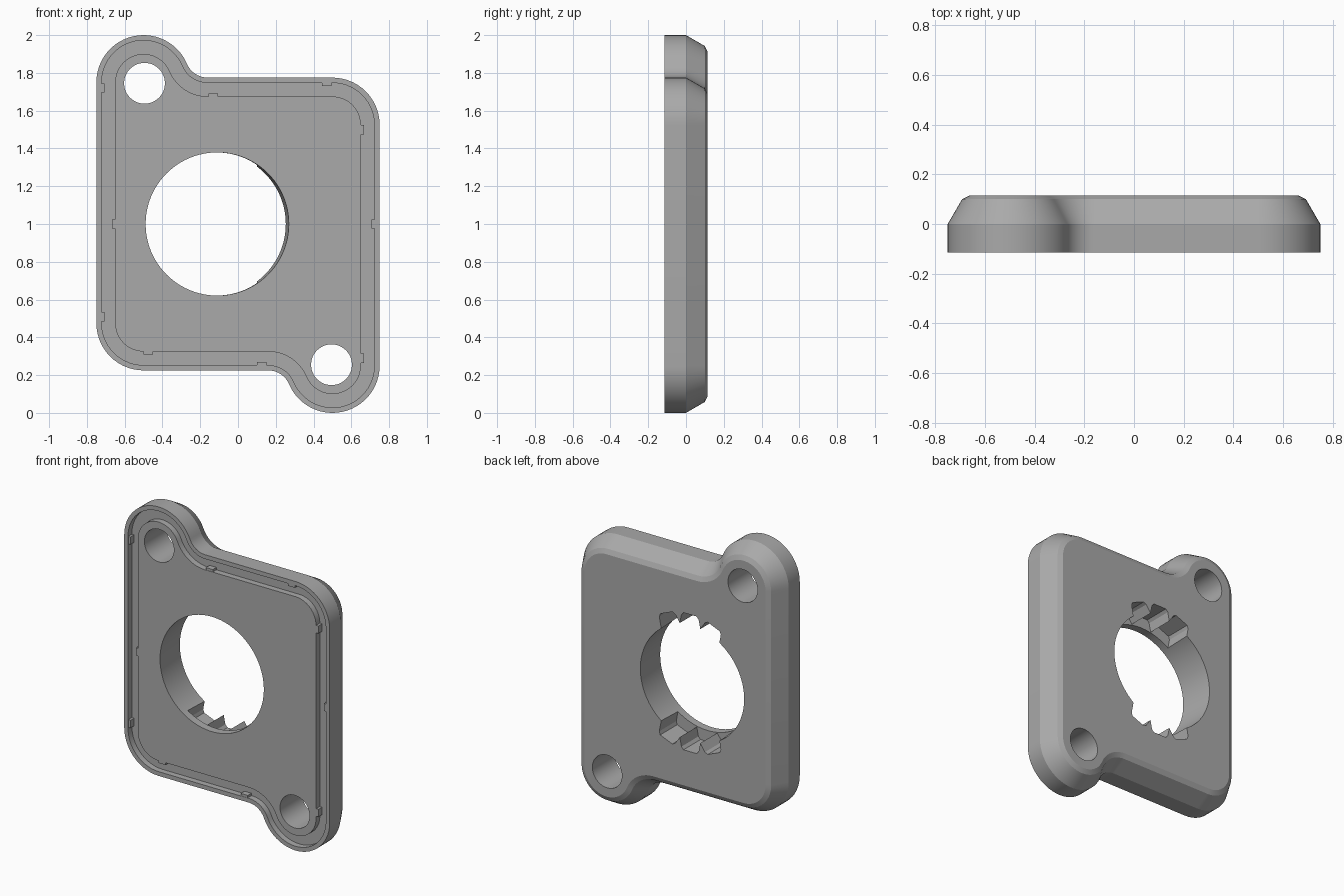
import bpy, bmesh
from math import radians, cos, sin, atan2, degrees
from mathutils import Vector

cube = bpy.data.objects.get("Cube")
if cube:
    bpy.data.objects.remove(cube, do_unlink=True)

FRONT, BACK = -0.115, 0.115
FLOOR = -0.075
BORE = (-0.11, 1.0)
BORE_R = 0.379

grey = bpy.data.materials.new("mid grey")
grey.use_nodes = True
colour = (0.4, 0.4, 0.4, 1)
grey.diffuse_color = colour
grey.node_tree.nodes["Principled BSDF"].inputs["Base Color"].default_value = colour


def arc(centre, r, start, end, steps):
    """Points along an arc in the x-z plane."""
    angles = [radians(start + (end - start) * i / steps) for i in range(steps + 1)]
    return [(centre[0] + r * cos(a), centre[1] + r * sin(a)) for a in angles]


def outline(inset):
    """Plate outline moved inward; the second half is the first turned half round."""
    r, f = 0.25 - inset, 0.12 + inset
    lean = degrees(atan2(0.145, 0.34))
    half = arc((0.5, 0.25), r, 180 + lean, 360, 24)
    half += arc((0.5, 1.525), r, 0, 90, 14)
    half += arc((-0.16, 1.895), f, 270, 180 + lean, 10)[:-1]
    return half + [(-x, 2 - z) for x, z in half]


def loft(name, rings):
    """Skin a list of (points, y) rings and close both ends."""
    bm = bmesh.new()
    loops = [[bm.verts.new((x, y, z)) for x, z in pts] for pts, y in rings]
    for a, b in zip(loops, loops[1:]):
        for i in range(len(a)):
            j = (i + 1) % len(a)
            bm.faces.new((a[i], a[j], b[j], b[i]))
    bm.faces.new(loops[0])
    bm.faces.new(loops[-1])
    bmesh.ops.recalc_face_normals(bm, faces=bm.faces)
    mesh = bpy.data.meshes.new(name)
    bm.to_mesh(mesh)
    bm.free()
    obj = bpy.data.objects.new(name, mesh)
    bpy.context.collection.objects.link(obj)
    mesh.materials.append(grey)
    return obj


def select(obj):
    bpy.ops.object.select_all(action='DESELECT')
    obj.select_set(True)
    bpy.context.view_layer.objects.active = obj


def cut(target, cutter):
    mod = target.modifiers.new("cut", 'BOOLEAN')
    mod.operation, mod.solver, mod.object = 'DIFFERENCE', 'EXACT', cutter
    select(target)
    bpy.ops.object.modifier_apply(modifier=mod.name)
    bpy.data.objects.remove(cutter, do_unlink=True)


# Plate: centre pad, seal groove, rim, side wall and bevelled back
plate = loft("plate", [(outline(d), y) for d, y in (
    (0.1, FRONT), (0.1, FLOOR), (0.028, FLOOR), (0.028, FRONT),
    (0, FRONT), (0, 0), (0.058, 0.1), (0.088, BACK))])

# Screw holes
for x, z in ((-0.495, 1.745), (0.495, 0.255)):
    circle = arc((x, z), 0.108, 0, 360, 48)[:-1]
    cut(plate, loft("screw_cutter", [(circle, -0.3), (circle, 0.3)]))

# Main bore, leaning slightly toward the back
bore_rings = []
for y in (-0.3, FRONT, BACK, 0.3):
    lean = 0.016 * min(1, max(0, (y - FRONT) / (BACK - FRONT)))
    bore_rings.append((arc((BORE[0] - lean, BORE[1]), BORE_R, 0, 360, 96)[:-1], y))
cut(plate, loft("bore_cutter", bore_rings))

# Toothed notches behind the front lip
tooth = ((0.35, -13.6), (0.44, -8.2), (0.455, -6), (0.455, 6), (0.44, 8.2), (0.35, 13.6))
for middle in (90, 270):
    for step in (-22.5, 0, 22.5):
        pts = [(BORE[0] + r * cos(radians(middle + step + a)),
                BORE[1] + r * sin(radians(middle + step + a))) for r, a in tooth]
        cut(plate, loft("notch_cutter", [(pts, -0.062), (pts, 0.3)]))

select(plate)
bpy.ops.object.shade_smooth_by_angle(angle=radians(25))

# Small retaining tabs on the groove walls: wall point and direction into the groove
tabs = [(-0.722, 1.72, 1, 0), (-0.722, 0.51, 1, 0), (0.722, 1.0, -1, 0),
        (0.47, 1.747, 0, -1), (0.125, 0.253, 0, 1),
        (0.65, 1.5, 1, 0), (0.65, 0.29, 1, 0), (-0.65, 1.0, -1, 0),
        (-0.13, 1.675, 0, 1), (-0.475, 0.325, 0, -1)]
for n, (x, z, dx, dz) in enumerate(tabs):
    wall, out = Vector((x, z)), Vector((dx, dz))
    along = Vector((-dz, dx)) * 0.025
    low, high = wall - out * 0.006, wall + out * 0.016
    pts = [tuple(p) for p in (low - along, low + along, high + along, high - along)]
    loft(f"groove_tab_{n + 1}", [(pts, FRONT + 0.002), (pts, FLOOR + 0.005)])
